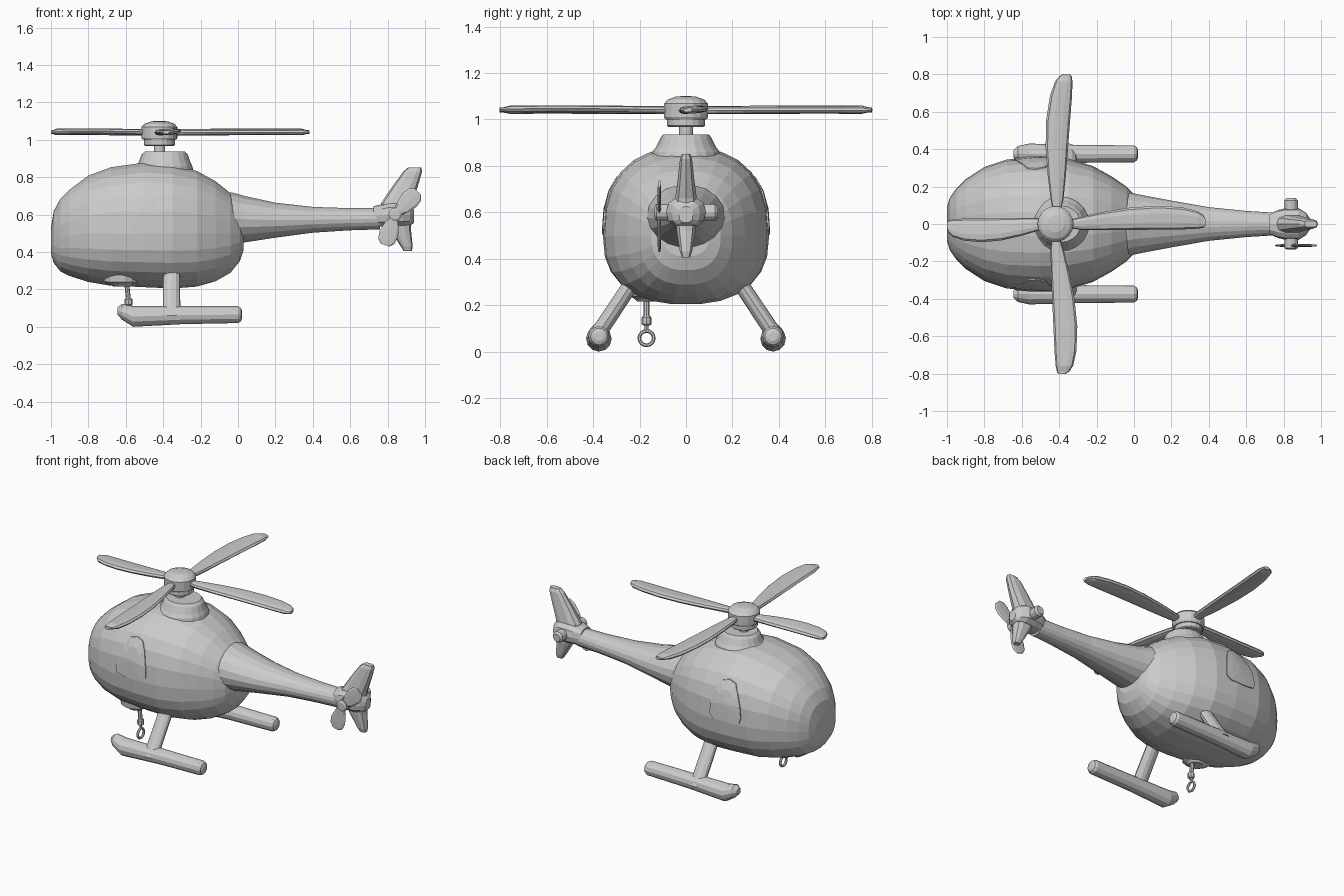
import bpy, bmesh, math
from mathutils import Vector, Matrix
from mathutils.bvhtree import BVHTree

grey = bpy.data.materials.new("light grey")
grey.diffuse_color = (0.6, 0.6, 0.6, 1)


def finish(bm, name, matrix=None):
    bmesh.ops.recalc_face_normals(bm, faces=bm.faces)
    if matrix:
        bm.transform(matrix)
    mesh = bpy.data.meshes.new(name)
    bm.to_mesh(mesh)
    mesh.materials.append(grey)
    ob = bpy.data.objects.new(name, mesh)
    bpy.context.collection.objects.link(ob)
    return ob


def skin(bm, rings):
    for r0, r1 in zip(rings, rings[1:]):
        n = len(r0)
        for i in range(n):
            j = (i + 1) % n
            bm.faces.new((r0[i], r0[j], r1[j], r1[i]))


def loft(name, axis, stations, n=12, power=2.0, matrix=None, keep=False):
    """Station: position on axis, centre a, centre b, radius a, radius b[, lower radius b]."""
    bm = bmesh.new()
    rings = []
    for t, ca, cb, ra, rb, *low in stations:
        ring = []
        for i in range(n):
            ang = 2 * math.pi * i / n
            c, s = math.cos(ang), math.sin(ang)
            down = low[0] if low else rb
            a = ca + ra * math.copysign(abs(c) ** (2 / power), c)
            b = cb + (rb if s > 0 else down) * math.copysign(abs(s) ** (2 / power), s)
            co = {'x': (t, a, b), 'y': (a, t, b), 'z': (a, b, t)}[axis]
            ring.append(bm.verts.new(co))
        rings.append(ring)
    skin(bm, rings)
    bm.faces.new(rings[0])
    bm.faces.new(rings[-1])
    tree = BVHTree.FromBMesh(bm) if keep else None
    finish(bm, name, matrix)
    bm.free()
    return tree


# egg-shaped cabin
cabin = [(-1.0, .46, .09, .07, .07), (-.985, .47, .14, .15, .13), (-.95, .48, .19, .205, .185),
         (-.9, .49, .24, .245, .22), (-.8, .5, .305, .31, .262), (-.68, .5, .345, .355, .282),
         (-.5, .5, .358, .38, .29), (-.35, .5, .35, .37, .297), (-.22, .5, .31, .335, .287),
         (-.12, .5, .255, .28, .258), (-.04, .5, .2, .215, .212), (.01, .5, .15, .145, .15),
         (.03, .5, .1, .08, .09)]
tree = loft("cabin", 'x', [(x, 0, z, w, u, d) for x, z, w, u, d in cabin], 26, 2.45, keep=True)

# side windows: thin panels following the cabin surface
outline = [(-.11, -.07), (-.10, -.105), (-.04, -.115), (.08, -.115), (.11, -.09), (.107, -.02),
           (.085, .07), (.055, .12), (.01, .135), (-.04, .12), (-.075, .06), (-.1, 0)]
for side, label in ((-1, "right"), (1, "left")):
    bm = bmesh.new()
    rings = []
    for scale, off in ((1, -.012), (1, .007), (.6, .007), (.1, .007)):
        ring = []
        for dx, dz in outline:
            x, z = -.53 + dx * scale, .62 + dz * scale
            hit = tree.ray_cast(Vector((x, side * 2, z)), Vector((0, -side, 0)))[0]
            ring.append(bm.verts.new((x, hit.y + side * off, z)))
        rings.append(ring)
    skin(bm, rings)
    bm.faces.new(rings[-1])
    finish(bm, label + "_window")

# tail boom and tail hub
loft("tail_boom", 'x', [(-.1, 0, .58, .17, .14), (-.03, 0, .58, .17, .14), (.04, 0, .575, .155, .125),
                        (.2, 0, .57, .125, .095), (.4, 0, .572, .09, .07), (.6, 0, .575, .07, .06),
                        (.76, 0, .578, .06, .058)], 18)
loft("tail_hub", 'x', [(.725, 0, .59, .055, .055), (.77, 0, .595, .075, .06), (.81, 0, .6, .085, .065),
                       (.88, 0, .6, .085, .065), (.92, 0, .595, .06, .055), (.94, 0, .59, .03, .035)], 12, 2.6)
# tail fins
loft("upper_fin", 'z', [(.6, .84, 0, .085, .052), (.66, .847, 0, .083, .048), (.75, .893, 0, .068, .036),
                        (.83, .934, 0, .05, .027), (.852, .945, 0, .035, .018)], 10, 2.6)
loft("lower_fin", 'z', [(.58, .855, 0, .07, .048), (.52, .87, 0, .055, .042), (.43, .902, 0, .032, .027),
                        (.405, .908, 0, .022, .018)], 10, 2.6)

# tail rotor axle and its two blades
loft("tail_rotor_axle", 'y', [(-.135, .84, .6, .025, .025), (-.128, .84, .6, .036, .036),
                              (.125, .84, .6, .036, .036), (.138, .84, .6, .025, .025)], 12)
for k, ang in enumerate((45, -108)):
    turn = Matrix.Translation((.84, -.115, .6)) @ Matrix.Rotation(math.radians(-ang), 4, 'Y')
    loft(f"tail_rotor_blade_{k + 1}", 'x',
         [(.01, 0, 0, .008, .022), (.05, 0, 0, .008, .038), (.11, 0, 0, .008, .052),
          (.15, 0, 0, .007, .046), (.172, 0, 0, .006, .024)], 8, 2.4, turn)

# mast collar, shaft and rotor head
loft("mast_collar", 'z', [(.8, -.395, 0, .165, .155), (.86, -.395, 0, .15, .145), (.88, -.393, 0, .138, .13),
                          (.92, -.392, 0, .124, .11), (.936, -.392, 0, .108, .098)], 20)
RX = -.42
loft("mast_shaft", 'z', [(.92, RX, 0, .03, .03), (.99, RX, 0, .03, .03)], 12)
loft("rotor_ring", 'z', [(.967, RX, 0, .076, .076), (.973, RX, 0, .083, .083), (1.005, RX, 0, .083, .083)], 18)
loft("rotor_head", 'z', [(1.0, RX, 0, .09, .09), (1.01, RX, 0, .096, .096), (1.068, RX, 0, .096, .096),
                         (1.085, RX, 0, .08, .08), (1.098, RX, 0, .045, .045), (1.1, RX, 0, .02, .02)], 18)

# four main rotor blades, the forward one shorter
blade = [(.07, 0, .02), (.13, .003, .034), (.25, .015, .048), (.4, .028, .06), (.55, .034, .064),
         (.68, .03, .059), (.76, .022, .047), (.79, .014, .034), (.803, .008, .018)]
for k, (ang, reach) in enumerate(((0, 1), (85, 1), (180, .722), (272, 1))):
    turn = (Matrix.Translation((RX, 0, 1.04)) @ Matrix.Rotation(math.radians(ang), 4, 'Z')
            @ Matrix.Rotation(math.radians(4), 4, 'X'))
    loft(f"rotor_blade_{k + 1}", 'x',
         [(u * reach, v, 0, w, .017 if u < .79 else .01) for u, v, w in blade], 10, 2.4, turn)

# landing skids and struts
for s, label in ((-1, "right"), (1, "left")):
    loft(label + "_skid", 'x', [(x, s * .375, z, r, r) for x, z, r in
         ((-.645, .085, .02), (-.62, .08, .042), (-.56, .055, .055), (-.45, .058, .052),
          (-.3, .062, .048), (0, .065, .045), (.015, .065, .036), (.022, .065, .02))], 12)
    loft(label + "_strut", 'z', [(.06, -.355, s * .39, .047, .042), (.27, -.355, s * .25, .045, .04),
                                 (.31, -.355, s * .223, .047, .042)], 12)

# winch under the cabin with cable, weight and ring
WX, WY = -.585, -.17
loft("winch_base", 'z', [(.29, -.625, WY, .095, .08), (.24, -.625, WY, .09, .075),
                         (.225, -.625, WY, .06, .05), (.215, -.62, WY, .045, .04)], 14)
loft("winch_cable", 'z', [(.23, -.595, WY, .013, .013), (.14, WX, WY, .013, .013)], 8)
loft("winch_weight", 'z', [(.153, WX, WY, .016, .016), (.147, WX, WY, .021, .021),
                           (.118, WX, WY, .021, .021), (.112, WX, WY, .014, .014)], 8)
loft("winch_link", 'z', [(.12, WX, WY, .008, .008), (.088, WX, WY, .008, .008)], 8)
bm = bmesh.new()
rings = []
for i in range(17):
    a = 2 * math.pi * (i % 16) / 16
    if i == 16:
        rings.append(rings[0])
        continue
    ring = []
    for j in range(6):
        b = 2 * math.pi * j / 6
        r = .031 + .008 * math.cos(b)
        ring.append(bm.verts.new((WX + .008 * math.sin(b), WY + r * math.cos(a), .058 + r * math.sin(a))))
    rings.append(ring)
skin(bm, rings)
finish(bm, "winch_ring")
